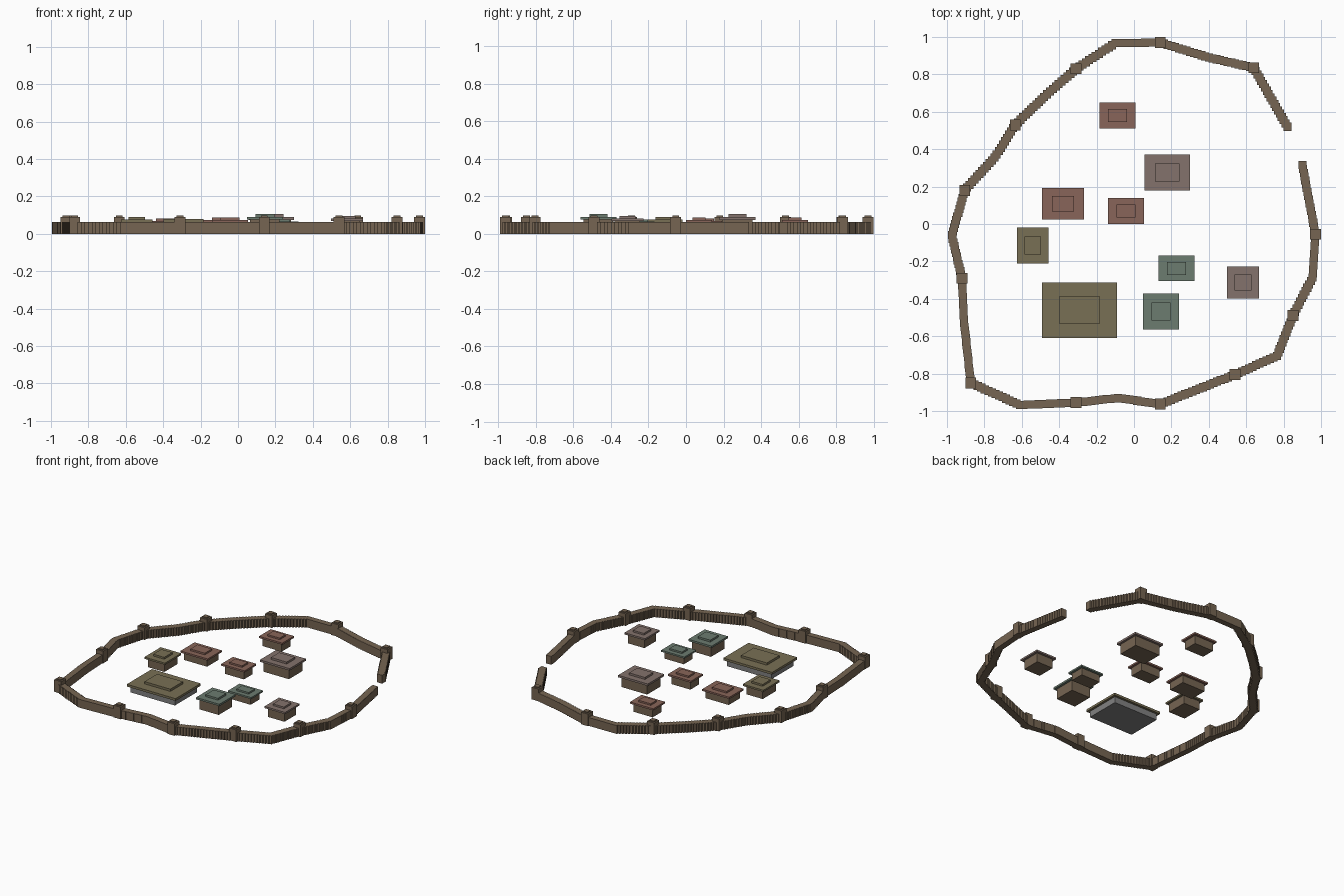
import bpy, bmesh, math
from mathutils import Matrix, Vector


def material(name, rgb):
    m = bpy.data.materials.new(name)
    m.diffuse_color = (*rgb, 1)
    return m


WOOD = material("timber", (0.18, 0.13, 0.085))
STONE = material("grey_stone", (0.22, 0.22, 0.22))
ROOFS = {
    "red": material("red_roof", (0.25, 0.13, 0.10)),
    "brown": material("brown_roof", (0.23, 0.17, 0.15)),
    "olive": material("olive_roof", (0.19, 0.16, 0.09)),
    "green": material("green_roof", (0.15, 0.20, 0.16)),
}


def add_box(bm, x, y, z0, z1, sx, sy):
    mat = Matrix.Translation((x, y, (z0 + z1) / 2)) @ Matrix.Diagonal((sx, sy, z1 - z0, 1))
    bmesh.ops.create_cube(bm, size=1, matrix=mat)


def make(name, boxes, mat):
    bm = bmesh.new()
    for b in boxes:
        add_box(bm, *b)
    me = bpy.data.meshes.new(name)
    bm.to_mesh(me)
    bm.free()
    me.materials.append(mat)
    ob = bpy.data.objects.new(name, me)
    bpy.context.collection.objects.link(ob)
    return ob


# Palisade path from one side of the gate to the other: x, y, has tower
PATH = [
    (0.82, 0.52, 0), (0.64, 0.835, 1), (0.40, 0.89, 0), (0.14, 0.97, 1),
    (-0.10, 0.967, 0), (-0.31, 0.83, 1), (-0.48, 0.68, 0), (-0.635, 0.53, 1),
    (-0.745, 0.355, 0), (-0.905, 0.18, 1), (-0.974, -0.06, 0), (-0.92, -0.29, 1),
    (-0.91, -0.51, 0), (-0.873, -0.85, 1), (-0.61, -0.968, 0), (-0.31, -0.955, 1),
    (-0.085, -0.93, 0), (0.14, -0.963, 1), (0.54, -0.805, 1), (0.765, -0.705, 0),
    (0.85, -0.49, 1), (0.955, -0.285, 0), (0.97, -0.055, 1), (0.90, 0.315, 0),
]

# Wall: overlapping square posts stepped along the path
posts = []
for a, b in zip(PATH, PATH[1:]):
    p, q = Vector(a[:2]), Vector(b[:2])
    n = math.ceil((q - p).length / 0.021)
    for i in range(n):
        c = p.lerp(q, i / n)
        posts.append((c.x, c.y, 0, 0.062, 0.043, 0.043))
posts.append((*PATH[-1][:2], 0, 0.062, 0.043, 0.043))
make("palisade_wall", posts, WOOD)

# Watch towers with small caps
for i, (x, y, _) in enumerate([p for p in PATH if p[2]]):
    make(f"watch_tower_{i + 1}", [(x, y, 0, 0.09, 0.058, 0.058),
                                  (x, y, 0.09, 0.098, 0.036, 0.036)], WOOD)

# Houses: roof colour, x, y, eaves width, eaves depth, body / eaves / ridge heights
HOUSES = [
    ("red", -0.088, 0.58, 0.192, 0.138, 0.062, 0.075, 0.087),
    ("brown", 0.178, 0.275, 0.245, 0.193, 0.075, 0.09, 0.105),
    ("red", -0.38, 0.108, 0.225, 0.167, 0.056, 0.069, 0.082),
    ("red", -0.043, 0.07, 0.192, 0.138, 0.062, 0.075, 0.087),
    ("olive", -0.541, -0.114, 0.17, 0.192, 0.064, 0.077, 0.091),
    ("olive", -0.291, -0.46, 0.402, 0.297, 0.045, 0.062, 0.079),
    ("green", 0.227, -0.237, 0.192, 0.138, 0.053, 0.065, 0.077),
    ("green", 0.144, -0.467, 0.192, 0.192, 0.077, 0.091, 0.105),
    ("brown", 0.582, -0.312, 0.17, 0.17, 0.068, 0.081, 0.094),
]
for i, (col, x, y, w, d, zb, ze, zr) in enumerate(HOUSES):
    big = w > 0.3
    name = "hall" if big else f"house_{i + 1}"
    make(name + "_body", [(x, y, 0, zb, w - 0.034, d - 0.034)], STONE if big else WOOD)
    make(name + "_roof", [(x, y, zb, ze, w, d),
                          (x, y, ze, zr, w * 0.53, d * 0.5)], ROOFS[col])
